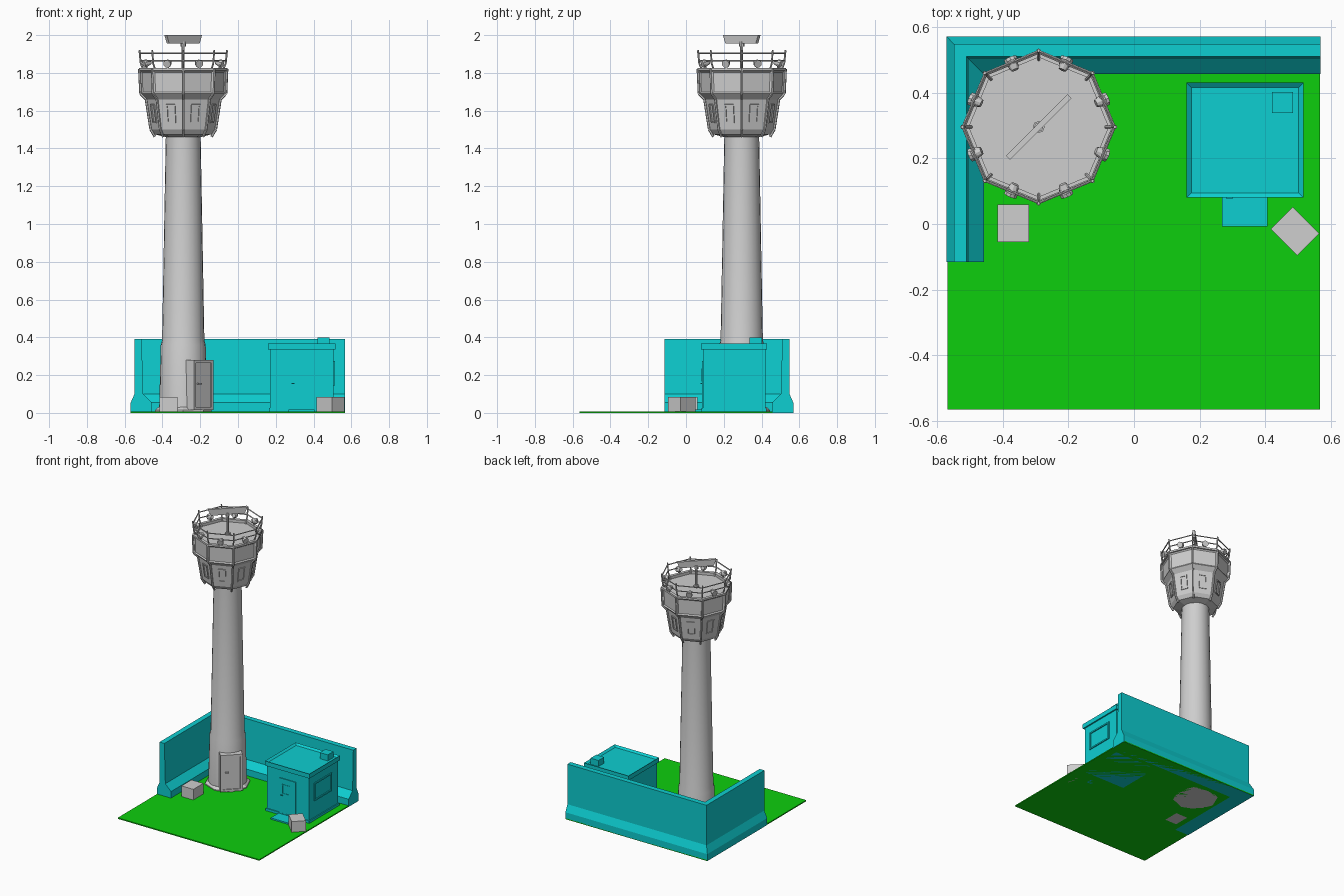
import bpy, bmesh
from math import cos, sin, pi, radians, atan2
from mathutils import Matrix, Vector

cube = bpy.data.objects.get("Cube")
if cube:
    bpy.data.objects.remove(cube, do_unlink=True)


def material(name, rgb):
    m = bpy.data.materials.new(name)
    m.use_nodes = True
    m.diffuse_color = (*rgb, 1)
    m.node_tree.nodes["Principled BSDF"].inputs["Base Color"].default_value = (*rgb, 1)
    return m


GREY = material("concrete_grey", (0.62, 0.62, 0.62))
TEAL = material("teal", (0.004, 0.62, 0.64))
GREEN = material("grass_green", (0.004, 0.62, 0.004))
AXIS = Vector((-0.29, 0.295, 0))


def finish(name, bm, mat, smooth=False):
    bmesh.ops.recalc_face_normals(bm, faces=bm.faces)
    me = bpy.data.meshes.new(name)
    bm.to_mesh(me)
    bm.free()
    me.materials.append(mat)
    if smooth:
        for p in me.polygons:
            p.use_smooth = True
        me.set_sharp_from_angle(angle=radians(32))
    ob = bpy.data.objects.new(name, me)
    bpy.context.collection.objects.link(ob)
    return ob


def add_box(bm, lo, hi, frame=Matrix()):
    lo, hi = Vector(lo), Vector(hi)
    m = frame @ Matrix.Translation((lo + hi) / 2) @ Matrix.Diagonal((*(hi - lo), 1))
    bmesh.ops.create_cube(bm, size=1, matrix=m)


def box(name, lo, hi, mat, frame=Matrix()):
    bm = bmesh.new()
    add_box(bm, lo, hi, frame)
    return finish(name, bm, mat)


def add_rod(bm, p, q, r1, r2=None, sides=8):
    d = q - p
    m = Matrix.Translation((p + q) / 2) @ d.to_track_quat("Z", "Y").to_matrix().to_4x4()
    bmesh.ops.create_cone(bm, cap_ends=True, segments=sides, radius1=r1,
                          radius2=r1 if r2 is None else r2, depth=d.length, matrix=m)


def polar(r, angle, z):
    return AXIS + Vector((r * cos(angle), r * sin(angle), z))


def turned(profile, sides):
    """Closed body made of stacked regular polygons."""
    bm = bmesh.new()
    rings = [[bm.verts.new(polar(r, 2 * pi * i / sides, z)) for i in range(sides)]
             for r, z in profile]
    for a, b in zip(rings, rings[1:]):
        for i in range(sides):
            j = (i + 1) % sides
            bm.faces.new((a[i], a[j], b[j], b[i]))
    bm.faces.new(rings[0][::-1])
    bm.faces.new(rings[-1])
    bmesh.ops.recalc_face_normals(bm, faces=bm.faces)
    return bm


def facing(angle, origin, tilt=0):
    """Frame whose -y axis points outward at the given heading."""
    return (Matrix.Translation(origin) @ Matrix.Rotation(angle + pi / 2, 4, "Z")
            @ Matrix.Rotation(tilt, 4, "X"))


def add_border(bm, w, h, t, depth, frame):
    """Rectangular frame of bars, standing out along -y."""
    for s in (-1, 1):
        x, z = s * (w - t) / 2, s * (h - t) / 2
        add_box(bm, (x - t / 2, -depth, -h / 2), (x + t / 2, 0, h / 2), frame)
        add_box(bm, (-w / 2 + t, -depth, z - t / 2), (w / 2 - t, 0, z + t / 2), frame)


# Ground
box("ground", (-0.568, -0.565, 0), (0.566, 0.57, 0.008), GREEN)

# Mitred L-shaped barrier wall: distance in from the outer face, height
bm = bmesh.new()
section = [(0, 0), (0, 0.05), (0.022, 0.1), (0.022, 0.39), (0.06, 0.39),
           (0.068, 0.1), (0.113, 0.055), (0.113, 0)]
stations = [lambda d: (0.567, 0.57 - d), lambda d: (d - 0.57, 0.57 - d),
            lambda d: (d - 0.57, -0.115)]
loops = [[bm.verts.new((*st(d), z)) for d, z in section] for st in stations]
for a, b in zip(loops, loops[1:]):
    for i in range(len(section)):
        j = (i + 1) % len(section)
        bm.faces.new((a[i], a[j], b[j], b[i]))
bm.faces.new(loops[0])
bm.faces.new(loops[-1])
finish("barrier_wall", bm, TEAL)

# Tower shaft and plinth
finish("tower_plinth", turned([(0.15, 0), (0.15, 0.015), (0.132, 0.03)], 8), GREY)
finish("tower_shaft", turned([(0.128, 0), (0.119, 0.36), (0.112, 0.385),
                              (0.092, 1.48)], 24), GREY, True)

# Tower door, turned to the front left corner
frame = facing(-pi / 4, AXIS)
box("tower_door_surround", (-0.074, -0.148, 0.015), (0.074, -0.08, 0.28), GREY, frame)
bm = bmesh.new()
add_border(bm, 0.148, 0.265, 0.016, 0.006, facing(-pi / 4, polar(0.148, -pi / 4, 0.1475)))
add_box(bm, (-0.045, -0.16, 0.15), (-0.02, -0.148, 0.157), frame)
finish("tower_door_trim", bm, GREY)

# Octagonal cabin with recessed upper panels and sunken roof deck
bm = turned([(0.092, 1.46), (0.15, 1.475), (0.168, 1.5), (0.193, 1.66), (0.222, 1.69),
             (0.226, 1.81), (0.235, 1.812), (0.235, 1.825), (0.212, 1.825),
             (0.212, 1.805)], 8)
panels = [f for f in bm.faces if 1.74 < f.calc_center_median().z < 1.76]
bmesh.ops.inset_individual(bm, faces=panels, thickness=0.012, depth=-0.006)
finish("cabin", bm, GREY)

# Cabin windows, corner ribs, railing and floodlights
windows, ribs, rails, lamps = (bmesh.new() for _ in range(4))
rib_path = [(0.15, 1.462), (0.172, 1.5), (0.197, 1.66), (0.226, 1.69), (0.232, 1.82)]
tilt = atan2(0.025 * cos(pi / 8), 0.16)
for i in range(8):
    a, b = i * pi / 4, (i + 1) * pi / 4
    mid = (a + b) / 2
    add_border(windows, 0.052, 0.1, 0.008, 0.006,
               facing(mid, polar(0.181 * cos(pi / 8), mid, 1.585), tilt))
    for (r1, z1), (r2, z2) in zip(rib_path, rib_path[1:]):
        add_rod(ribs, polar(r1, a, z1), polar(r2, a, z2), 0.007, sides=6)
    # Posts lean outward and carry two rails
    add_rod(rails, polar(0.205, a, 1.805), polar(0.225, a, 1.85), 0.005, sides=6)
    add_rod(rails, polar(0.225, a, 1.85), polar(0.232, a, 1.92), 0.005, sides=6)
    for r, z in ((0.226, 1.865), (0.231, 1.905)):
        add_rod(rails, polar(r, a, z), polar(r, b, z), 0.004, sides=6)
    # Floodlight on a short stand
    add_rod(lamps, polar(0.208, mid, 1.82), polar(0.208, mid, 1.845), 0.005, sides=6)
    add_rod(lamps, polar(0.188, mid, 1.857), polar(0.215, mid, 1.85), 0.012, 0.021, 10)
    add_rod(lamps, polar(0.215, mid, 1.85), polar(0.225, mid, 1.847), 0.021, sides=10)
finish("cabin_window_frames", windows, GREY)
finish("cabin_ribs", ribs, GREY)
finish("roof_railing", rails, GREY, True)
finish("floodlights", lamps, GREY, True)

# Radar mast and tapered antenna panel, set on the diagonal
bm = bmesh.new()
add_rod(bm, polar(0, 0, 1.8), polar(0, 0, 1.975), 0.008)
add_rod(bm, polar(0, 0, 1.8), polar(0, 0, 1.82), 0.018)
add_rod(bm, polar(0, 0, 1.94), polar(0, 0, 1.965), 0.014)
finish("radar_mast", bm, GREY, True)
panel = box("radar_panel", (-0.132, -0.009, 1.955), (0.132, 0.009, 2.0), GREY)
for v in panel.data.vertices:
    if v.co.z < 1.97:
        v.co.x *= 0.86
panel.data.transform(Matrix.Translation(AXIS) @ Matrix.Rotation(pi / 4, 4, "Z"))

# Hut walls, and roof slab with a raised rim
box("hut_walls", (0.17, 0.09, 0), (0.506, 0.42, 0.34), TEAL)
box("hut_base", (0.163, 0.083, 0), (0.513, 0.427, 0.025), TEAL)
bm = bmesh.new()
add_box(bm, (0.16, 0.08, 0.335), (0.516, 0.43, 0.368))
bm.normal_update()
top = [f for f in bm.faces if f.normal.z > 0.9]
bmesh.ops.inset_region(bm, faces=top, thickness=0.021)
bmesh.ops.translate(bm, verts=top[0].verts, vec=(0, 0, -0.012))
finish("hut_roof", bm, TEAL)
box("roof_vent", (0.42, 0.337, 0.35), (0.484, 0.402, 0.4), TEAL)

# Hut door, step and side window
bm = bmesh.new()
add_box(bm, (0.27, 0.084, 0.015), (0.402, 0.09, 0.275))
add_border(bm, 0.06, 0.07, 0.006, 0.003, Matrix.Translation((0.325, 0.084, 0.2)))
add_box(bm, (0.282, 0.076, 0.152), (0.3, 0.084, 0.158))
finish("hut_door", bm, TEAL)
box("hut_step", (0.268, -0.008, 0), (0.406, 0.09, 0.018), TEAL)
bm = bmesh.new()
add_border(bm, 0.2, 0.13, 0.01, 0.007, facing(0, (0.506, 0.245, 0.21)))
finish("hut_side_window", bm, TEAL)

# Crates
box("crate_right", (-0.415, -0.055, 0), (-0.32, 0.06, 0.085), GREY)
box("crate_left", (-0.057, -0.047, 0), (0.057, 0.047, 0.085), GREY,
    Matrix.Translation((0.49, -0.022, 0)) @ Matrix.Rotation(-pi / 4, 4, "Z"))
